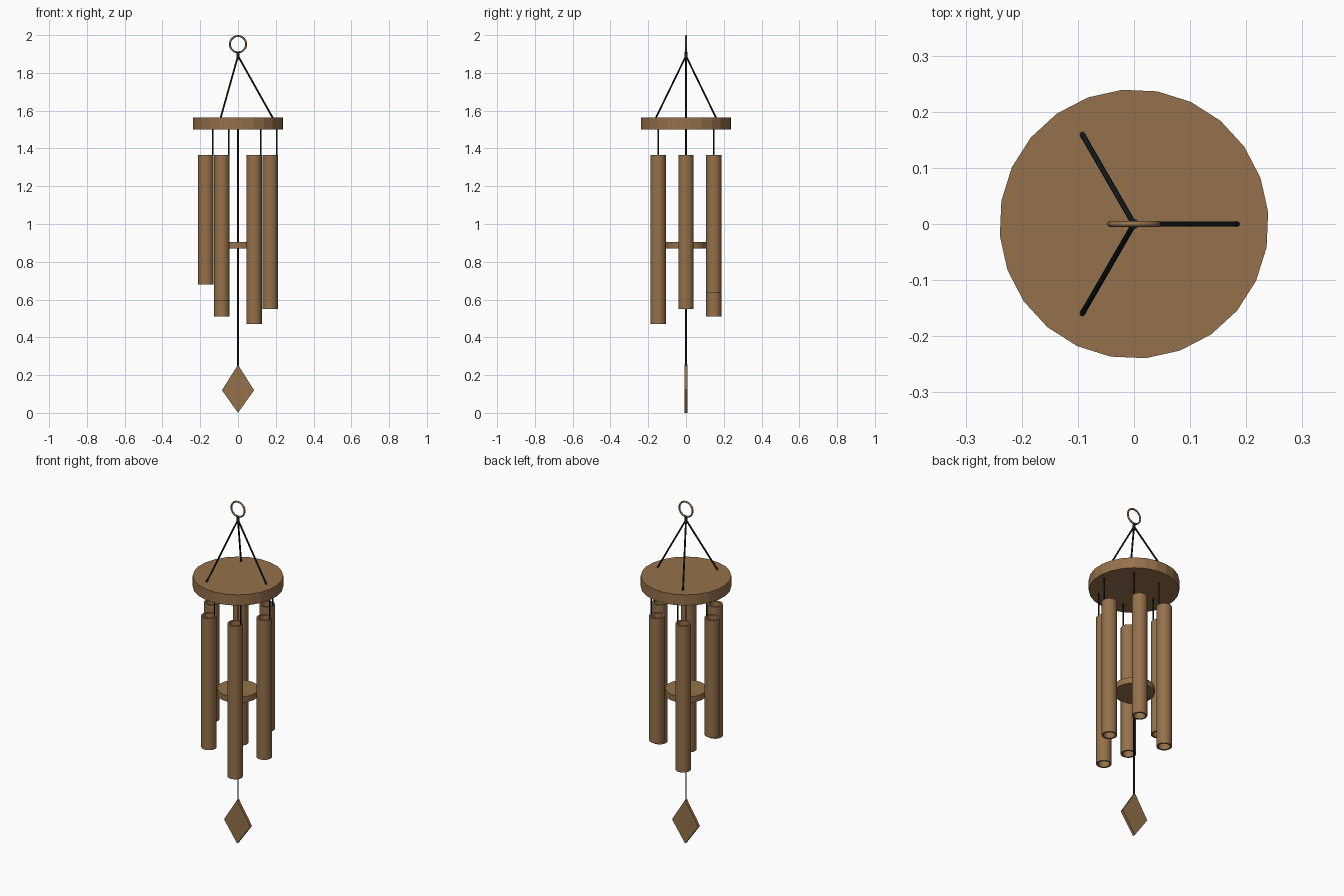
import bpy
import bmesh
from math import cos, sin, radians
from mathutils import Vector, Matrix

cube = bpy.data.objects.get("Cube")
if cube:
    bpy.data.objects.remove(cube, do_unlink=True)


def material(name, rgb):
    mat = bpy.data.materials.new(name)
    mat.use_nodes = True
    mat.diffuse_color = (*rgb, 1)
    bsdf = next(n for n in mat.node_tree.nodes if n.type == "BSDF_PRINCIPLED")
    bsdf.inputs["Base Color"].default_value = (*rgb, 1)
    return mat


wood = material("brown wood", (0.30, 0.165, 0.07))
cord = material("dark cord", (0.01, 0.015, 0.017))


def finish(name, bm, mat, smooth=True):
    bmesh.ops.recalc_face_normals(bm, faces=bm.faces)
    mesh = bpy.data.meshes.new(name)
    bm.to_mesh(mesh)
    bm.free()
    mesh.materials.append(mat)
    obj = bpy.data.objects.new(name, mesh)
    bpy.context.collection.objects.link(obj)
    if smooth:
        bpy.ops.object.select_all(action="DESELECT")
        obj.select_set(True)
        bpy.context.view_layer.objects.active = obj
        bpy.ops.object.shade_smooth_by_angle(angle=radians(40))
    return obj


def rod(name, start, end, radius, mat, sides=8, smooth=True, turn=0):
    """Solid cylinder running between two points."""
    a, b = Vector(start), Vector(end)
    axis = b - a
    place = (Matrix.Translation((a + b) / 2)
             @ axis.to_track_quat("Z", "Y").to_matrix().to_4x4()
             @ Matrix.Rotation(radians(turn), 4, "Z"))
    bm = bmesh.new()
    bmesh.ops.create_cone(bm, cap_ends=True, segments=sides, radius1=radius,
                          radius2=radius, depth=axis.length, matrix=place)
    return finish(name, bm, mat, smooth)


def tube(name, x, y, bottom, top, outer, inner, sides=24):
    """Open pipe with a wall: a rectangular section spun around its axis."""
    bm = bmesh.new()
    section = [bm.verts.new((x + r, y, z)) for r, z in
               ((outer, bottom), (outer, top), (inner, top), (inner, bottom))]
    edges = [bm.edges.new((section[i - 1], section[i])) for i in range(4)]
    bmesh.ops.spin(bm, geom=section + edges, cent=(x, y, 0), axis=(0, 0, 1),
                   angle=radians(360), steps=sides, use_merge=True)
    bmesh.ops.remove_doubles(bm, verts=bm.verts, dist=1e-5)
    return finish(name, bm, wood)


# Top platform and striker disc
rod("top_platform", (0, 0, 1.5), (0, 0, 1.563), 0.24, wood, 24, False, 5)
rod("striker_disc", (0, 0, 0.87), (0, 0, 0.905), 0.11, wood, 24, False, 5)

# Hanging ring and the knot below it
bpy.ops.mesh.primitive_torus_add(major_radius=0.043, minor_radius=0.005,
                                 major_segments=32, minor_segments=8,
                                 location=(0, 0, 1.952),
                                 rotation=(radians(90), 0, 0))
ring = bpy.context.object
ring.name = "hanging_ring"
ring.data.materials.append(wood)
bpy.ops.object.shade_smooth_by_angle(angle=radians(60))
rod("knot", (0, 0, 1.87), (0, 0, 1.91), 0.009, cord, 12)

# Three suspension cords
for i in range(3):
    a = radians(120 * i)
    rod(f"suspension_cord_{i + 1}", (0, 0, 1.89),
        (0.185 * cos(a), 0.185 * sin(a), 1.56), 0.0048, cord)

# Six chimes of differing length, each on a short cord
for i, bottom in enumerate((0.55, 0.635, 0.51, 0.68, 0.595, 0.47)):
    a = radians(60 * i)
    x, y = 0.17 * cos(a), 0.17 * sin(a)
    tube(f"chime_{i + 1}", x, y, bottom, 1.365, 0.041, 0.031)
    rod(f"chime_cord_{i + 1}", (x + 0.036, y, 1.355), (x + 0.036, y, 1.505),
        0.0035, cord)

# Central cord down to the wind catcher
rod("central_cord", (0, 0, 0.24), (0, 0, 1.505), 0.004, cord)

# Diamond wind catcher
bm = bmesh.new()
outline = [(0, 0), (0.085, 0.12), (0, 0.255), (-0.085, 0.12)]
face = bm.faces.new([bm.verts.new((x, -0.008, z)) for x, z in outline])
grown = bmesh.ops.extrude_face_region(bm, geom=[face])["geom"]
bmesh.ops.translate(bm, vec=(0, 0.016, 0),
                    verts=[g for g in grown if isinstance(g, bmesh.types.BMVert)])
finish("wind_catcher", bm, wood, False)
